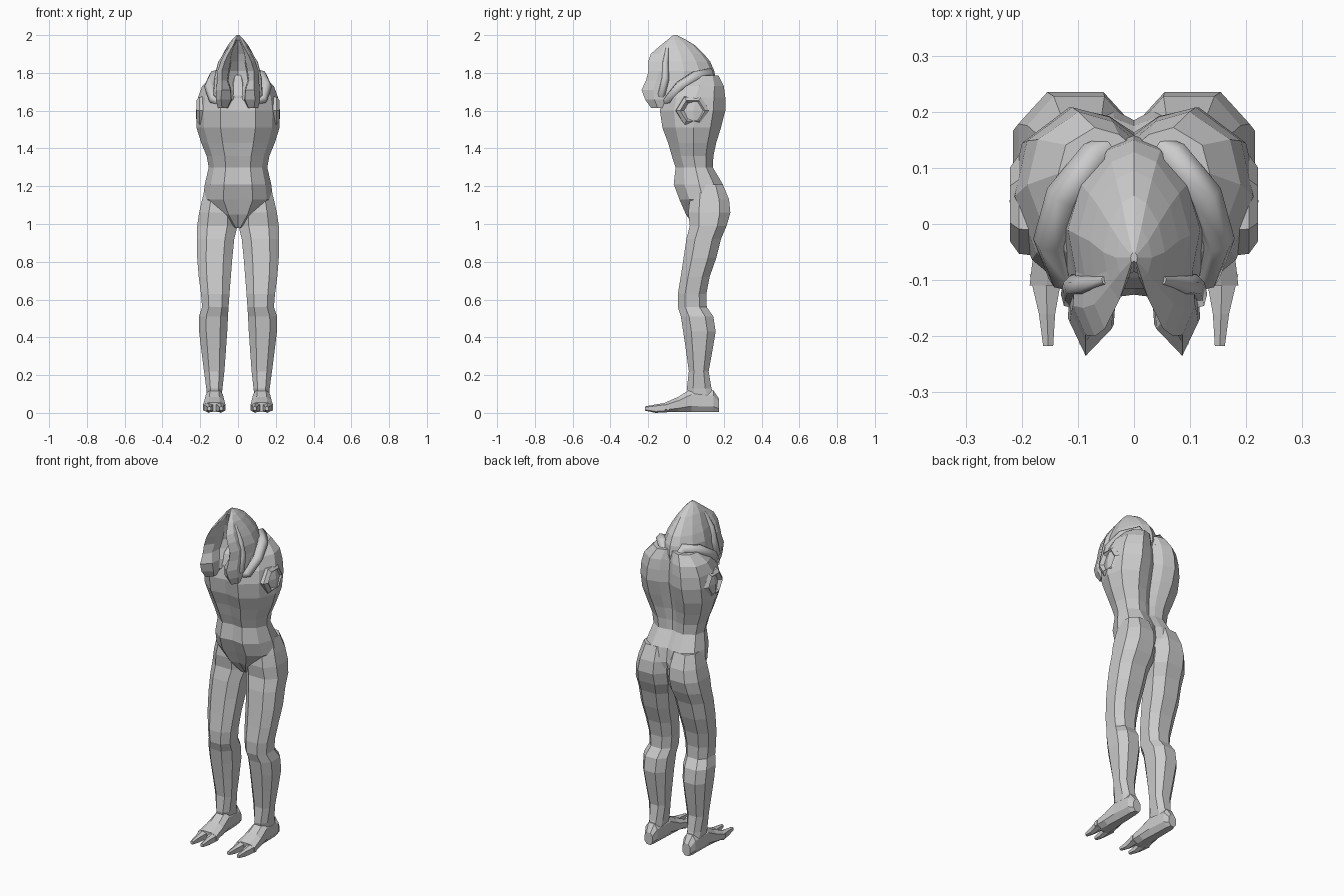
import bpy, bmesh
from math import cos, sin, pi, copysign


def loft(name, rings, closed=True, mirror=True):
    """Skin a list of rings, cap both ends, mirror across x = 0."""
    bm = bmesh.new()
    rows = [[bm.verts.new(p) for p in r] for r in rings]
    n = len(rows[0])
    for a, b in zip(rows, rows[1:]):
        for i in range(n if closed else n - 1):
            j = (i + 1) % n
            bm.faces.new((a[i], a[j], b[j], b[i]))
    bm.faces.new(rows[0])
    bm.faces.new(rows[-1])
    if mirror:
        bmesh.ops.mirror(bm, geom=bm.verts[:] + bm.edges[:] + bm.faces[:],
                         axis='X', merge_dist=0.0005)
    bmesh.ops.recalc_face_normals(bm, faces=bm.faces[:])
    me = bpy.data.meshes.new(name)
    bm.to_mesh(me)
    bm.free()
    ob = bpy.data.objects.new(name, me)
    bpy.context.collection.objects.link(ob)
    return ob


def oval(a0, a1, b0, b1, n=8, power=0.8):
    """Boxy oval filling the rectangle a0..a1, b0..b1."""
    pts = []
    for i in range(n):
        t = 2 * pi * (i + 0.5) / n
        c, s = cos(t), sin(t)
        m = cos(pi / n)
        c, s = (copysign(min(1, abs(v) / m) ** power, v) for v in (c, s))
        pts.append(((a0 + a1) / 2 + c * (a1 - a0) / 2,
                    (b0 + b1) / 2 + s * (b1 - b0) / 2))
    return pts


# Legs with buttocks: z, inner x, outer x, front y, back y
leg = [(0.06, .09, .165, .02, .16), (0.13, .082, .168, .005, .135),
       (0.22, .072, .18, .015, .12), (0.33, .064, .194, .0, .14),
       (0.43, .057, .206, -.015, .157), (0.51, .053, .207, -.027, .145),
       (0.56, .05, .19, -.043, .11), (0.63, .045, .196, -.043, .108),
       (0.72, .038, .208, -.028, .125), (0.82, .03, .216, -.013, .16),
       (0.92, .02, .216, .002, .185), (0.99, .003, .216, .02, .215),
       (1.06, .003, .206, .012, .235), (1.13, .006, .19, .02, .228),
       (1.21, .02, .168, .04, .195)]
loft("legs", [[(x, y, z) for x, y in oval(x0, x1, y0, y1)]
              for z, x0, x1, y0, y1 in leg])

# Feet: y, inner x, outer x, top z
foot = [(.175, .1, .15, .075), (.145, .088, .165, .12), (.03, .08, .17, .13),
        (-.04, .072, .178, .085), (-.11, .066, .186, .055)]
loft("feet", [[(x, y, z) for x, z in oval(x0, x1, .004, zt)]
              for y, x0, x1, zt in foot])

# Toes: a wide inner one and a pointed outer one
for name, x0, x1, tip, end in (("inner_toes", .066, .122, .088, -.215),
                               ("outer_toes", .128, .186, .153, -.217)):
    mid = (x0 + tip) / 2, (x1 + tip) / 2
    loft(name, [[(x, y, z) for x, z in oval(a, b, zb, zt, 6)]
                for y, a, b, zb, zt in ((-.09, x0, x1, .004, .055),
                                        (-.16, mid[0], mid[1], 0, .045),
                                        (end, tip - .009, tip + .009, .012, .034))])

# Torso: z, half width, front y, side y, back y, spine groove depth
torso = [(0.98, .03, .05, .09, .15, .03), (1.05, .12, .0, .1, .2, .04),
         (1.13, .186, -.035, .09, .215, .03), (1.21, .176, -.065, .07, .195, .02),
         (1.30, .155, -.055, .05, .142, .015), (1.36, .166, -.075, .04, .145, .02),
         (1.43, .195, -.095, .04, .16, .03), (1.51, .22, -.125, .04, .185, .04),
         (1.60, .222, -.138, .04, .208, .045), (1.67, .212, -.125, .05, .208, .05),
         (1.73, .19, -.085, .07, .2, .05), (1.785, .135, -.01, .09, .172, .035)]
rings = []
for z, w, f, s, b, g in torso:
    rings.append([(0, f + .012, z), (.42 * w, f, z),
                  (.82 * w, f + .42 * (s - f), z), (w, s, z),
                  (.9 * w, s + .62 * (b - s), z), (.52 * w, b, z),
                  (.2 * w, b - .35 * g, z), (0, b - g, z)])
loft("torso", rings, closed=False)

# Arm sockets: raised hexagonal rim with a sunken centre
socket = [(.15, .095), (.205, .088), (.221, .066), (.198, .042)]
loft("arm_sockets", [[(x, .035 + r * cos(k * pi / 3), 1.6 + r * .95 * sin(k * pi / 3))
                      for k in range(6)] for x, r in socket])

# Hood: z, back y, half width, side y, tip x, tip y, inner x, inner back y
hood = [(1.615, .08, .115, -.06, .085, -.185, .055, -.08),
        (1.66, .12, .13, -.04, .09, -.217, .036, -.09),
        (1.71, .15, .128, -.02, .086, -.235, .04, -.075),
        (1.76, .158, .122, -.01, .086, -.212, .058, -.05),
        (1.81, .15, .118, -.01, .086, -.198, .05, -.03),
        (1.86, .128, .1, -.02, .07, -.2, .04, -.03),
        (1.90, .095, .08, -.03, .052, -.187, .035, -.04),
        (1.945, .05, .055, -.05, .026, -.135, .02, -.07),
        (1.975, .0, .032, -.06, .014, -.098, .008, -.085),
        (2.0, -.05, .006, -.06, .004, -.068, .002, -.066)]
rings = []
for z, b, w, s, tx, ty, ix, ib in hood:
    rings.append([(0, b, z), (.4 * w, b - .12 * (b - s), z),
                  (.8 * w, b - .5 * (b - s), z), (w, s, z),
                  (.88 * w, s + .4 * (ty - s), z),
                  ((w + tx) / 2 + .06 * w, s + .72 * (ty - s), z),
                  (tx, ty, z), (ix, ty + .3 * (ib - ty), z),
                  (ix * .9, ty + .7 * (ib - ty), z), (0, ib, z)])
loft("hood", rings, closed=False)

# Throat seen inside the hood opening
loft("throat", [[(x, y, z) for x, y in oval(-h, h, f, .04)]
                for z, h, f in ((1.58, .06, -.11), (1.68, .055, -.115),
                                (1.74, .05, -.095), (1.79, .03, -.05))],
     mirror=False)


# Folds of the hood draped over neck and shoulders
def fold(name, pts, radius):
    for side in (-1, 1):
        cu = bpy.data.curves.new(name, 'CURVE')
        cu.dimensions = '3D'
        cu.bevel_depth = radius
        cu.bevel_resolution = 1
        cu.use_fill_caps = True
        sp = cu.splines.new('POLY')
        sp.points.add(len(pts) - 1)
        for p, (x, y, z, r) in zip(sp.points, pts):
            p.co = (x * side, y, z, 1)
            p.radius = r
        bpy.context.collection.objects.link(bpy.data.objects.new(name, cu))


fold("cheek_fold", [(.05, -.1, 1.93, .4), (.09, -.11, 1.85, .8), (.105, -.11, 1.77, 1),
                    (.11, -.13, 1.69, 1), (.07, -.13, 1.635, .6)], .022)
fold("collar_fold", [(.02, .15, 1.72, .6), (.07, .12, 1.8, 1), (.125, .05, 1.78, 1.1),
                     (.15, -.03, 1.73, 1), (.13, -.09, 1.66, .9), (.05, -.12, 1.63, .5)], .03)
